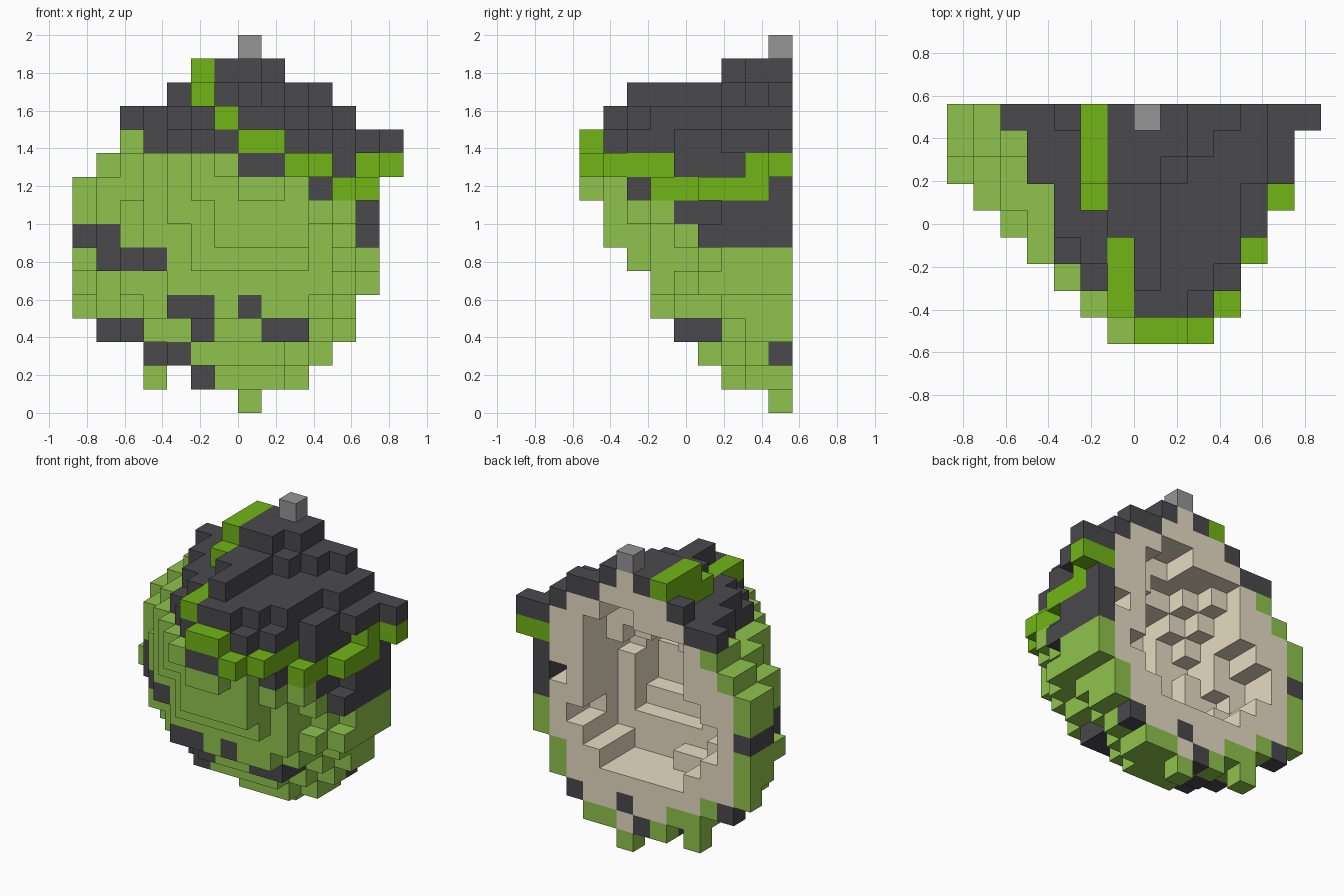
import bpy
import bmesh
from itertools import product
from mathutils import Vector

if "Cube" in bpy.data.objects:
    bpy.data.objects.remove(bpy.data.objects["Cube"], do_unlink=True)

UNIT = 0.125
BACK = 8  # index of the rearmost layer of blocks


def make_material(name, colour):
    mat = bpy.data.materials.new(name)
    mat.use_nodes = True
    mat.diffuse_color = (*colour, 1)
    mat.node_tree.nodes["Principled BSDF"].inputs["Base Color"].default_value = (*colour, 1)
    return mat


materials = {
    "leaf": make_material("leaf green", (.276, .545, .073)),
    "bright": make_material("bright green", (.165, .46, .008)),
    "dark": make_material("charcoal", (.068, .067, .074)),
    "grey": make_material("mid grey", (.3, .3, .3)),
    "beige": make_material("beige", (.8, .71, .545)),
}

solid = set()


def box(x0, x1, z0, z1, y0=0, y1=BACK):
    """All blocks in an inclusive range of columns, rows and layers."""
    return set(product(range(x0, x1 + 1), range(y0, y1 + 1), range(z0, z1 + 1)))


def slabs(layer, *spans):
    """Add slabs that run from one layer through to the flat back."""
    for span in spans:
        solid.update(box(*span, layer))


# Bulging front, from the nose plate outwards
slabs(0, (7, 8, 9, 11), (6, 9, 10, 10))
slabs(1, (6, 8, 11, 12), (6, 9, 7, 11), (5, 9, 9, 10), (5, 10, 10, 10))
slabs(2, (7, 7, 12, 13), (6, 9, 12, 12), (5, 10, 8, 11), (4, 10, 8, 10), (5, 9, 6, 7))
slabs(3, (5, 10, 5, 12), (4, 10, 5, 11), (3, 10, 6, 10), (3, 11, 8, 9), (4, 9, 4, 4))

# Cheeks, brow and chin
slabs(4, (6, 7, 13, 13), (4, 10, 4, 12), (4, 11, 7, 11), (2, 10, 5, 8), (11, 11, 5, 5),
      (3, 10, 4, 10), (5, 9, 3, 3))
slabs(5, (5, 7, 13, 13), (2, 11, 5, 10), (1, 11, 6, 9), (11, 12, 9, 9),
      (11, 12, 7, 7), (11, 12, 5, 5), (2, 10, 4, 4), (3, 9, 3, 3), (4, 8, 2, 2))
slabs(6, (5, 7, 14, 14), (5, 8, 13, 13), (3, 11, 4, 12), (11, 12, 11, 11),
      (1, 11, 4, 9), (1, 12, 8, 8), (0, 12, 6, 6), (3, 10, 3, 3), (3, 9, 2, 2),
      (6, 8, 1, 1))

# Rim and single blocks that stick out of it
slabs(7, (5, 8, 14, 14), (5, 9, 13, 13), (2, 12, 10, 11), (1, 12, 5, 10),
      (0, 12, 5, 9), (2, 11, 3, 11), (3, 10, 2, 2), (5, 9, 1, 1))
slabs(BACK, (7, 7, 15, 15), (4, 10, 13, 13), (2, 2, 12, 12), (13, 13, 10, 11),
      (0, 0, 4, 4), (1, 1, 3, 3), (3, 3, 1, 1), (7, 7, 0, 0))

STEPS = [(1, 0, 0), (-1, 0, 0), (0, 1, 0), (0, -1, 0), (0, 0, 1), (0, 0, -1)]


def move(cell, step):
    return tuple(a + b for a, b in zip(cell, step))


def inner(cells):
    """Blocks fully wrapped by others; the back counts as closed."""
    return {c for c in cells
            if all(move(c, s) in cells or move(c, s)[1] > BACK for s in STEPS)}


# Outer skin colours, painted in order
lining = inner(solid)
paint = dict.fromkeys(solid, "leaf")


def colour(name, *areas):
    for area in areas:
        for cell in box(*area) & solid:
            paint[cell] = name


colour("dark", (0, 13, 12, 15), (3, 13, 11, 11), (7, 8, 10, 10), (11, 11, 10, 10),
       (10, 10, 9, 9), (12, 12, 7, 8), (11, 11, 8, 8, 4))
colour("bright", (5, 5, 13, 14), (6, 6, 12, 12), (7, 8, 11, 11), (9, 10, 10, 10),
       (12, 13, 10, 10), (11, 12, 9, 9))
# Dark spots on the front only
colour("dark", (0, 1, 7, 7), (1, 3, 6, 6), (4, 5, 4, 4), (7, 7, 4, 4), (1, 1, 3, 3),
       (2, 2, 3, 3, 0, 7), (5, 5, 3, 3), (8, 9, 3, 3), (3, 4, 2, 2, 0, 6),
       (5, 5, 1, 1, 0, 7))
colour("grey", (7, 7, 15, 15))
for cell in lining:
    paint[cell] = "beige"
# Coloured blocks showing through at the back
colour("dark", (12, 12, 9, 9, BACK), (10, 10, 2, 2, BACK), (7, 7, 2, 2, BACK),
       (6, 6, 1, 1, BACK))
colour("bright", (12, 12, 10, 10, BACK))

# Stepped hollow behind the face, wider near the back, and a notch in the rim
opening = (box(4, 8, 4, 4) | box(4, 9, 5, 11) | box(3, 3, 5, 8) | box(2, 2, 6, 7)
           | box(10, 10, 6, 6) | box(7, 8, 12, 12))
opening -= box(9, 9, 6, 8, 0, 5)  # upright post inside
mouth = inner(lining)
solid -= opening & (inner(mouth) | mouth & box(0, 13, 0, 15, BACK - 1))
solid -= box(11, 11, 8, 8, BACK - 1)


def block_face(bm, cell, step):
    """One square on the side of a block that the step points to."""
    n = Vector(step)
    u = Vector((step[1], step[2], step[0]))
    v = n.cross(u)
    middle = Vector(cell) + Vector((.5, .5, .5)) + n / 2
    middle -= Vector((7, 4.5, 0))
    corners = [(-1, -1), (1, -1), (1, 1), (-1, 1)]
    bm.faces.new([bm.verts.new((middle + u * a / 2 + v * b / 2) * UNIT)
                  for a, b in corners])


def build(name, key):
    """Mesh the visible sides of every block of one colour."""
    bm = bmesh.new()
    for cell in sorted(solid):
        if paint[cell] == key:
            for step in STEPS:
                if move(cell, step) not in solid:
                    block_face(bm, cell, step)
    bmesh.ops.remove_doubles(bm, verts=bm.verts, dist=.001)
    mesh = bpy.data.meshes.new(name)
    bm.to_mesh(mesh)
    bm.free()
    mesh.materials.append(materials[key])
    bpy.context.collection.objects.link(bpy.data.objects.new(name, mesh))


build("face_shell", "leaf")
build("hood_and_spots", "dark")
build("hood_trim", "bright")
build("inner_lining", "beige")
build("top_knob", "grey")
